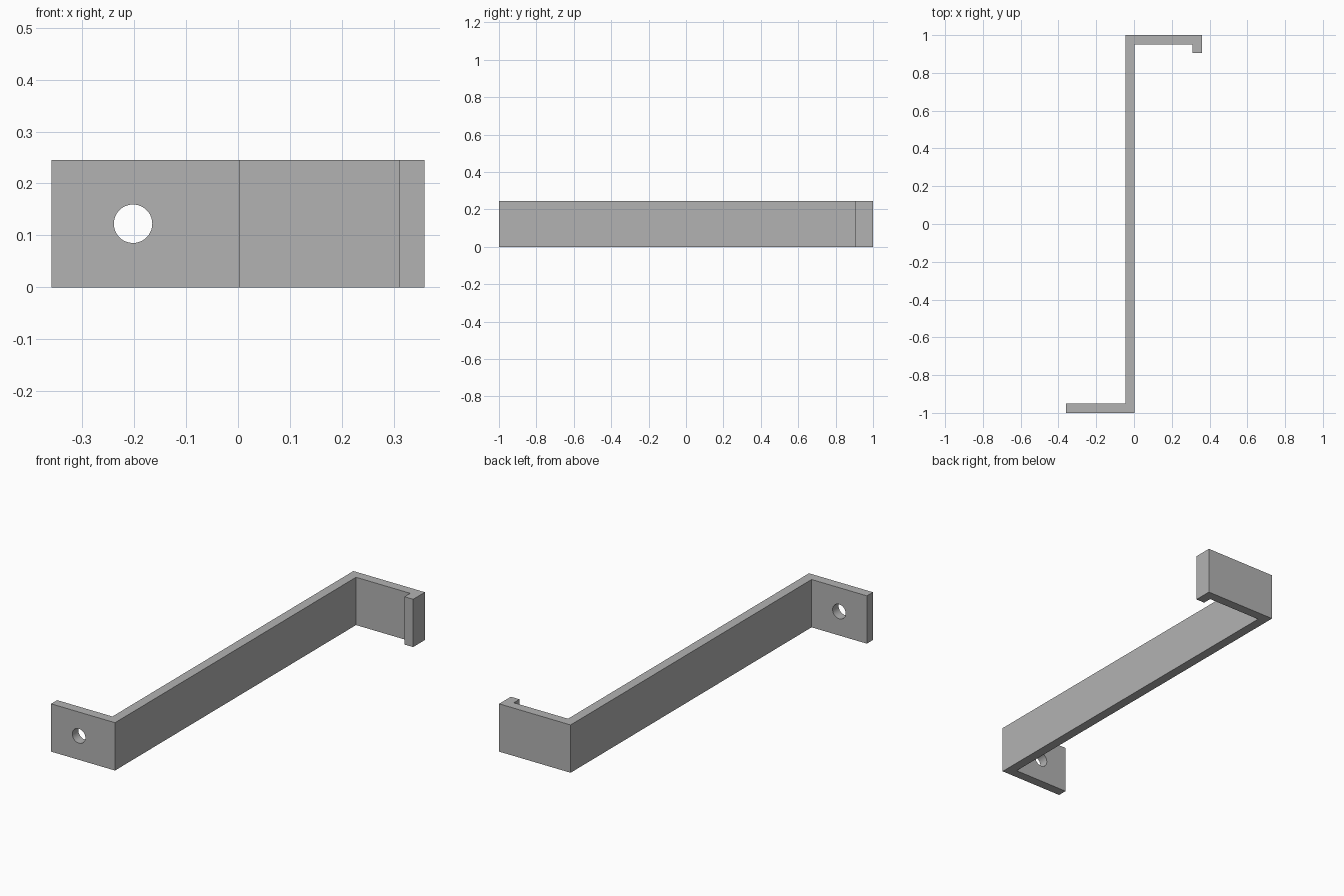
import bpy
import bmesh

cube = bpy.data.objects.get("Cube")
if cube:
    bpy.data.objects.remove(cube, do_unlink=True)

HEIGHT, WALL = 0.245, 0.049
HALF_X, HALF_Y = 0.359, 1.0
WEB_RIGHT = 0.003            # +x face of the long web
WEB_LEFT = WEB_RIGHT - WALL
LIP_Y = 0.905                # free end of the hooked lip
HOLE_X, HOLE_RADIUS = -0.202, 0.037

grey = bpy.data.materials.new("plain grey")
grey.use_nodes = True
colour = (0.45, 0.45, 0.45, 1)
grey.diffuse_color = colour
grey.node_tree.nodes["Principled BSDF"].inputs["Base Color"].default_value = colour

# Bracket: plan outline extruded upward
outline = [
    (-HALF_X, -HALF_Y), (WEB_RIGHT, -HALF_Y),
    (WEB_RIGHT, HALF_Y - WALL), (HALF_X - WALL, HALF_Y - WALL),
    (HALF_X - WALL, LIP_Y), (HALF_X, LIP_Y),
    (HALF_X, HALF_Y), (WEB_LEFT, HALF_Y),
    (WEB_LEFT, -HALF_Y + WALL), (-HALF_X, -HALF_Y + WALL),
]
bm = bmesh.new()
base = bm.faces.new([bm.verts.new((x, y, 0)) for x, y in outline])
top = bmesh.ops.extrude_face_region(bm, geom=[base])["geom"]
bmesh.ops.translate(bm, vec=(0, 0, HEIGHT),
                    verts=[v for v in top if isinstance(v, bmesh.types.BMVert)])
bmesh.ops.recalc_face_normals(bm, faces=bm.faces)
mesh = bpy.data.meshes.new("bracket")
bm.to_mesh(mesh)
bm.free()
mesh.materials.append(grey)
bracket = bpy.data.objects.new("bracket", mesh)
bpy.context.collection.objects.link(bracket)

# Screw hole through the front flange
bpy.ops.mesh.primitive_cylinder_add(
    vertices=48, radius=HOLE_RADIUS, depth=WALL * 3,
    location=(HOLE_X, -HALF_Y + WALL / 2, HEIGHT / 2), rotation=(1.5707963, 0, 0))
cutter = bpy.context.object
cutter.name = "screw_hole_cutter"
cutter.data.materials.append(grey)
hole = bracket.modifiers.new("screw hole", "BOOLEAN")
hole.operation = "DIFFERENCE"
hole.solver = "EXACT"
hole.object = cutter

# Bake the cut, then drop the cutter
bpy.ops.object.select_all(action="DESELECT")
bracket.select_set(True)
bpy.context.view_layer.objects.active = bracket
bpy.ops.object.modifier_apply(modifier=hole.name)
bpy.data.objects.remove(cutter, do_unlink=True)
bpy.ops.object.shade_smooth_by_angle(angle=0.5)
